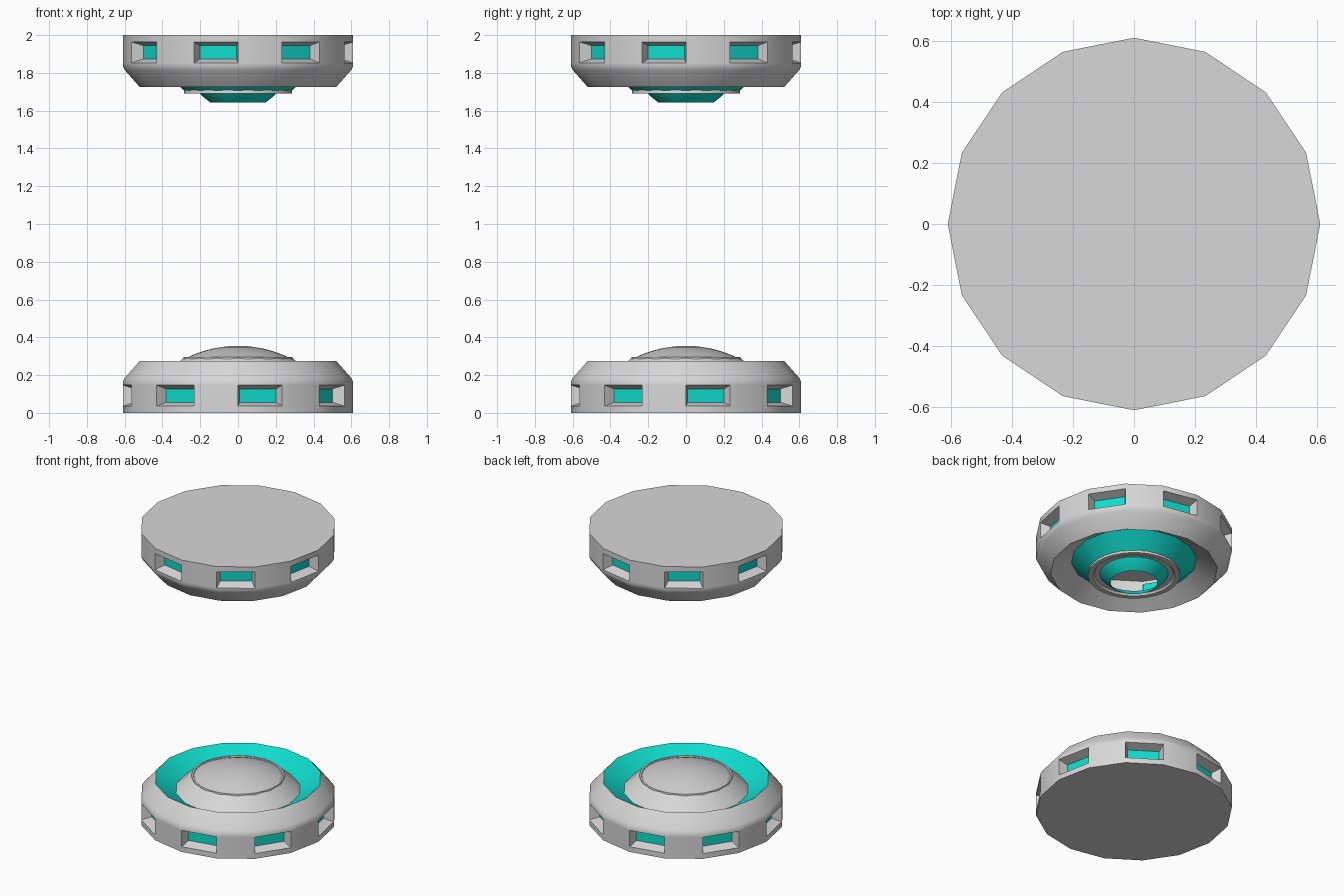
import bpy, bmesh, math

if "Cube" in bpy.data.objects:
    bpy.data.objects.remove(bpy.data.objects["Cube"])


def material(name, rgb):
    m = bpy.data.materials.new(name)
    m.diffuse_color = (*rgb, 1)
    m.use_nodes = True
    m.node_tree.nodes["Principled BSDF"].inputs["Base Color"].default_value = m.diffuse_color
    return m


GREY = material("light grey metal", (0.68, 0.68, 0.68))
DOME = material("dome grey", (0.61, 0.61, 0.61))
TEAL = material("glowing teal", (0.005, 0.72, 0.61))
MATS = [GREY, DOME, TEAL]


def lathe(name, profile, mats, n=16, flip=False, window_row=None, parity=0):
    """Revolve (r, z) points; mats gives a material index per segment.
    flip mirrors the part into the upper half of the model."""
    bm = bmesh.new()
    rings = []
    for r, z in profile:
        z = 2 - z if flip else z
        if r == 0:
            rings.append([bm.verts.new((0, 0, z))] * n)
        else:
            rings.append([bm.verts.new((r * math.cos(2 * math.pi * i / n),
                                        r * math.sin(2 * math.pi * i / n), z))
                          for i in range(n)])
    windows = []
    for s in range(len(profile) - 1):
        a, b = rings[s], rings[s + 1]
        for i in range(n):
            j = (i + 1) % n
            corners = list(dict.fromkeys([a[i], a[j], b[j], b[i]]))
            if flip:
                corners.reverse()
            f = bm.faces.new(corners)
            f.material_index = mats[s]
            if s == window_row and i % 2 == parity:
                windows.append(f)
    bm.normal_update()
    # recessed windows: sloped grey reveals around a teal pane
    if windows:
        bmesh.ops.inset_individual(bm, faces=windows, thickness=0.02,
                                   depth=-0.062, use_even_offset=True)
        for f in windows:
            f.material_index = 2
    me = bpy.data.meshes.new(name)
    bm.to_mesh(me)
    bm.free()
    for m in MATS:
        me.materials.append(m)
    ob = bpy.data.objects.new(name, me)
    bpy.context.collection.objects.link(ob)
    bpy.ops.object.select_all(action='DESELECT')
    ob.select_set(True)
    bpy.context.view_layer.objects.active = ob
    bpy.ops.object.shade_smooth_by_angle(angle=math.radians(30))
    return ob


# Shared housing: flat disc, side wall with window band, chamfer, V groove, mound
housing = [(0, 0), (0.61, 0), (0.61, 0.036), (0.61, 0.147), (0.61, 0.163),
           (0.598, 0.187), (0.52, 0.275), (0.39, 0.2), (0.287, 0.292)]
lathe("floor_housing", housing, [0, 0, 0, 0, 0, 0, 2, 0],
      window_row=2, parity=0)
lathe("ceiling_housing", housing, [0, 0, 0, 0, 0, 0, 0, 2],
      flip=True, window_row=2, parity=1)

# Floor pad: narrow lip and shallow dome
lathe("floor_lip", [(0.29, 0.285), (0.288, 0.296), (0.276, 0.296), (0.272, 0.288)],
      [0, 0, 0], n=32)
R, half = 0.62, math.asin(0.275 / 0.62)
top = 0.355
dome = [(R * math.sin(half * (1 - k / 6)),
         top - R * (1 - math.cos(half * (1 - k / 6)))) for k in range(6)]
lathe("floor_dome", dome + [(0, top)], [1] * 6, n=32)

# Ceiling emitter: grey ring and an open teal nozzle
lathe("emitter_ring", [(0.284, 0.288), (0.286, 0.308), (0.255, 0.308),
                       (0.245, 0.296), (0.212, 0.296)], [0] * 4, n=32, flip=True)
lathe("emitter_nozzle", [(0.212, 0.296), (0.19, 0.322), (0.145, 0.358)],
      [2, 2], n=32, flip=True)
